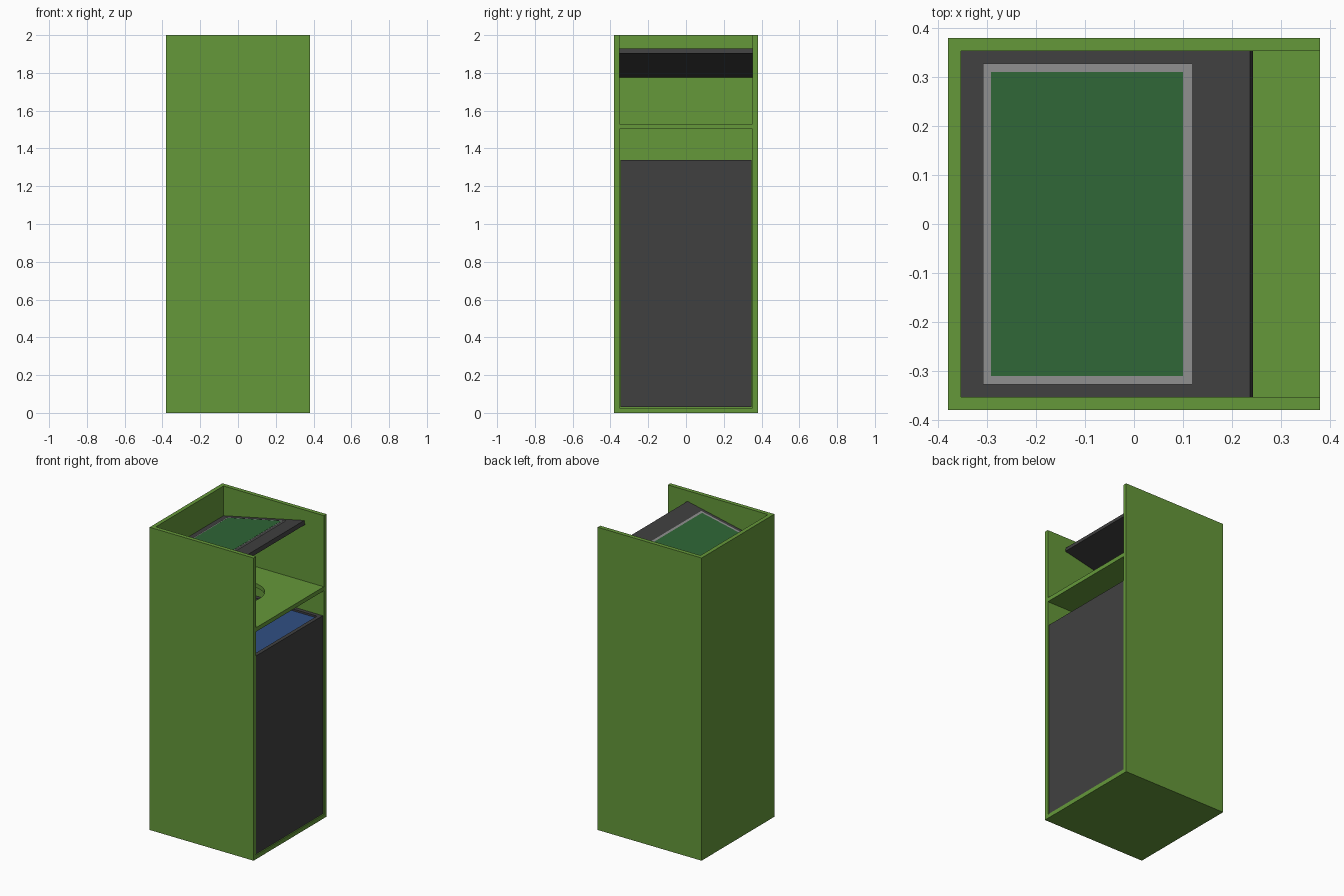
import bpy
import math
from mathutils import Matrix

if "Cube" in bpy.data.objects:
    bpy.data.objects.remove(bpy.data.objects["Cube"], do_unlink=True)


def material(name, rgb):
    m = bpy.data.materials.new(name)
    m.use_nodes = True
    m.diffuse_color = (*rgb, 1)
    m.node_tree.nodes["Principled BSDF"].inputs["Base Color"].default_value = (*rgb, 1)
    return m


green = material("leaf green", (0.13, 0.314, 0.042))
charcoal = material("charcoal", (0.051, 0.051, 0.051))
grey = material("light grey", (0.27, 0.27, 0.27))
dark_green = material("screen green", (0.028, 0.133, 0.037))
blue = material("blue", (0.03, 0.078, 0.23))


def box(name, xs, ys, zs, mat, transform=Matrix()):
    """Box given by its extent on each axis."""
    bpy.ops.mesh.primitive_cube_add(size=1)
    ob = bpy.context.object
    ob.name = name
    size = [b - a for a, b in (xs, ys, zs)]
    mid = [(a + b) / 2 for a, b in (xs, ys, zs)]
    ob.data.transform(transform @ Matrix.Translation(mid) @ Matrix.Diagonal((*size, 1)))
    ob.data.materials.append(mat)
    return ob


def cut(target, cutter):
    """Carve the cutter out of the target and discard it."""
    cutter.hide_render = True
    mod = target.modifiers.new("cut", 'BOOLEAN')
    mod.operation = 'DIFFERENCE'
    mod.solver = 'EXACT'
    mod.object = cutter
    bpy.context.view_layer.objects.active = target
    bpy.ops.object.modifier_apply(modifier=mod.name)
    bpy.data.objects.remove(cutter, do_unlink=True)


def sym(v):
    return (-v, v)


# Cabinet: open on one side and the top, with a shelf between two bays
half, inner = 0.38, 0.353
cabinet = box("cabinet", sym(half), sym(half), (0, 2), green)
for low, high in ((0.027, 1.503), (1.53, 2.2)):
    cut(cabinet, box("bay_cutter", (-inner, 0.6), sym(inner), (low, high), green))

# Round drop hole through the shelf
bpy.ops.mesh.primitive_cylinder_add(vertices=32, radius=0.16, depth=0.2, location=(0, 0, 1.515))
hole = bpy.context.object
hole.data.materials.append(green)
cut(cabinet, hole)

# Bin in the lower bay, with a recessed blue top
bin_back, bin_front, bin_half, rim = -0.345, 0.376, 0.348, 0.025
bin_body = box("bin", (bin_back, bin_front), sym(bin_half), (0.03, 1.34), charcoal)
well = ((bin_back + rim, bin_front - rim), sym(bin_half - rim))
cut(bin_body, box("bin_cutter", *well, (1.32, 1.5), charcoal))
box("bin_lining", *well, (1.318, 1.328), blue)

# Sloping control panel and its framed screen, measured from the high edge
tilt = Matrix.Translation((0.237, 0, 1.93)) @ Matrix.Rotation(math.radians(-12.1), 4, 'Y')
box("panel", (-0.605, 0), sym(inner), (-0.027, 0), charcoal, tilt)
box("screen_frame", (-0.557, -0.121), sym(0.328), (-0.005, 0.003), grey, tilt)
box("screen_frame_step", (-0.547, -0.131), sym(0.318), (-0.002, 0.005), grey, tilt)
box("screen", (-0.54, -0.139), sym(0.31), (-0.001, 0.006), dark_green, tilt)
